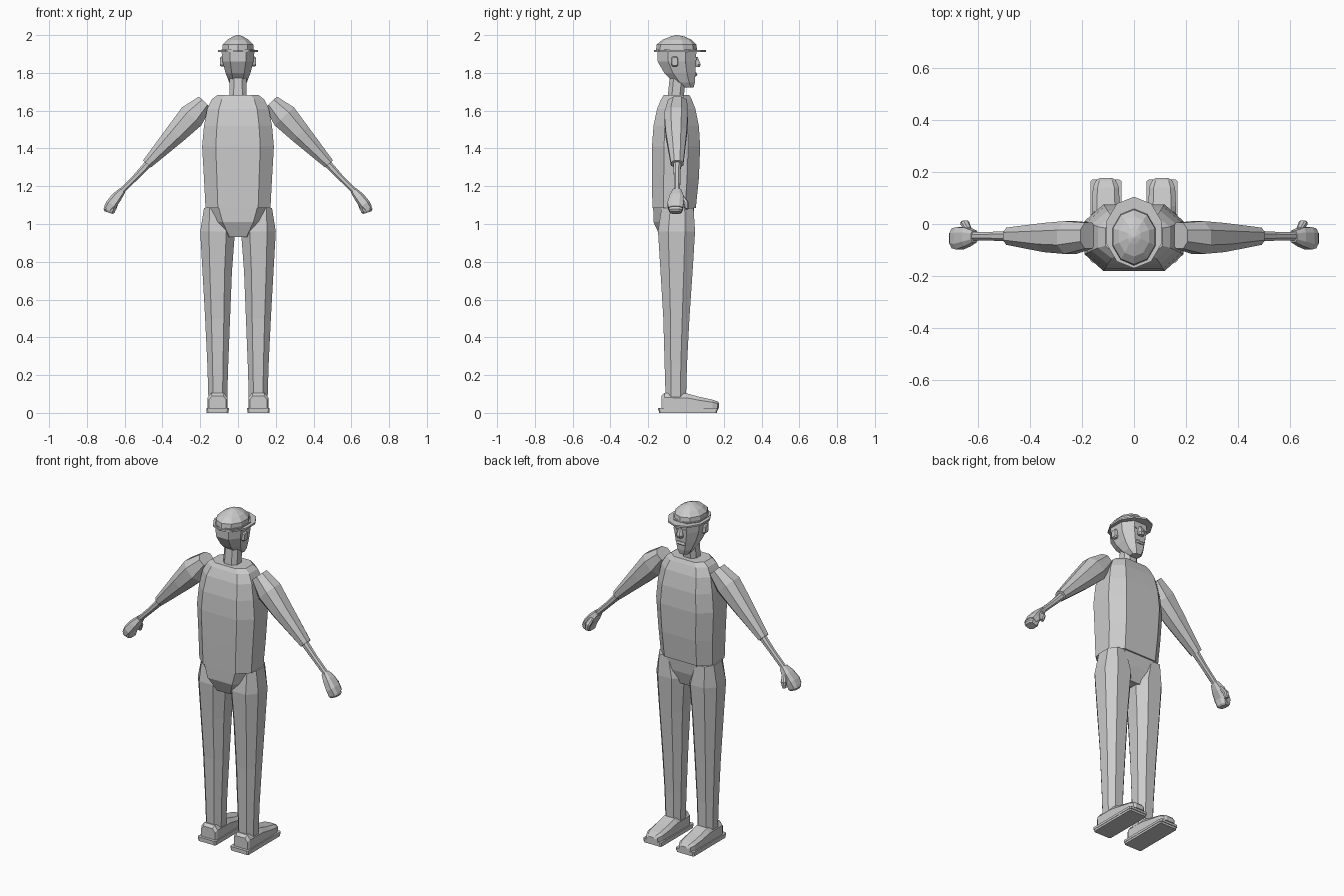
import bpy, bmesh, math
from mathutils import Vector

grey = bpy.data.materials.new("plain_grey")
grey.diffuse_color = (0.6, 0.6, 0.6, 1)


def octagon(a=0.5, b=0.5):
    """Unit octagon: a = half width of front/back flats, b = of side flats."""
    return [(a, -1), (1, -b), (1, b), (a, 1), (-a, 1), (-1, b), (-1, -b), (-a, -1)]


def circle(n, offset=0.0):
    return [(math.sin(2 * math.pi * (i + offset) / n),
             -math.cos(2 * math.pi * (i + offset) / n)) for i in range(n)]


def loft(name, section, rings):
    """Skin a section through rings of (centre, u axis, v axis) with capped ends."""
    bm = bmesh.new()
    loops = [[bm.verts.new(Vector(c) + Vector(u) * p + Vector(v) * q) for p, q in section]
             for c, u, v in rings]
    n = len(section)
    for lo, hi in zip(loops, loops[1:]):
        for i in range(n):
            j = (i + 1) % n
            bm.faces.new((lo[i], lo[j], hi[j], hi[i]))
    bm.faces.new(loops[0][::-1])
    bm.faces.new(loops[-1])
    bmesh.ops.recalc_face_normals(bm, faces=bm.faces)
    mesh = bpy.data.meshes.new(name)
    bm.to_mesh(mesh)
    bm.free()
    mesh.materials.append(grey)
    ob = bpy.data.objects.new(name, mesh)
    bpy.context.collection.objects.link(ob)
    return ob


def stack(name, section, levels, cx=0.0):
    """Upright loft; each level is (z, half width, back y, front y)."""
    return loft(name, section, [((cx, (y0 + y1) / 2, z), (w, 0, 0), (0, (y1 - y0) / 2, 0))
                                for z, w, y0, y1 in levels])


def limb(name, section, s, stations):
    """Arm piece in the xz plane; station = (x, z, y, half width, half depth)."""
    a, b = stations[0], stations[-1]
    d = Vector((b[0] - a[0], 0, b[1] - a[1])).normalized()
    rings = [((s * x, y, z), (-s * d.z * w, 0, d.x * w), (0, h, 0)) for x, z, y, w, h in stations]
    return loft(name, section, rings)


# Torso and pelvis
stack("shirt", octagon(0.62, 0.5), [
    (1.085, 0.172, -0.178, 0.052), (1.24, 0.18, -0.18, 0.068), (1.41, 0.19, -0.18, 0.075),
    (1.52, 0.18, -0.172, 0.068), (1.61, 0.163, -0.153, 0.05), (1.66, 0.138, -0.132, 0.03),
    (1.682, 0.11, -0.118, 0.018)])
stack("pelvis", octagon(0.65, 0.5), [
    (0.93, 0.068, -0.135, 0.01), (1.01, 0.125, -0.172, 0.035), (1.10, 0.163, -0.174, 0.045)])

# Neck and head
stack("neck", octagon(0.5), [(1.64, 0.046, -0.1, -0.015), (1.79, 0.044, -0.085, 0.0)])
stack("head", octagon(0.5, 0.45), [
    (1.722, 0.028, -0.012, 0.04), (1.75, 0.047, -0.065, 0.047), (1.80, 0.066, -0.115, 0.05),
    (1.86, 0.082, -0.15, 0.053), (1.925, 0.088, -0.152, 0.055)])
stack("nose", octagon(0.5), [(1.83, 0.017, 0.03, 0.072), (1.845, 0.02, 0.03, 0.077),
                             (1.885, 0.009, 0.03, 0.062)])
stack("mouth", octagon(0.6), [(1.782, 0.024, 0.03, 0.054), (1.79, 0.03, 0.03, 0.06),
                              (1.802, 0.024, 0.03, 0.056)])

# Domed hat with thin brim
stack("hat_dome", circle(10), [
    (1.912, 0.088, -0.16, 0.06), (1.95, 0.085, -0.155, 0.055), (1.975, 0.06, -0.125, 0.03),
    (1.993, 0.027, -0.08, -0.01), (2.0, 0.005, -0.055, -0.045)])
stack("hat_brim", circle(10), [(1.91, 0.112, -0.17, 0.105), (1.92, 0.112, -0.17, 0.105)])

for s, side in ((-1, "left"), (1, "right")):
    # Ears
    loft(side + "_ear", octagon(0.6, 0.7), [
        ((s * 0.07, -0.06, 1.86), (0, 0.018, 0), (0, 0, 0.026)),
        ((s * 0.088, -0.06, 1.86), (0, 0.018, 0), (0, 0, 0.026)),
        ((s * 0.096, -0.06, 1.86), (0, 0.014, 0), (0, 0, 0.021))])
    # Eyes
    loft(side + "_eye", octagon(0.5), [
        ((s * 0.032, 0.045, 1.875), (0.014, 0, 0), (0, 0, 0.009)),
        ((s * 0.032, 0.058, 1.875), (0.011, 0, 0), (0, 0, 0.007))])

    # Arm: sleeve, forearm, hand, thumb
    limb(side + "_sleeve", octagon(0.45, 0.45), s, [
        (0.175, 1.645, -0.045, 0.043, 0.05), (0.245, 1.57, -0.052, 0.07, 0.063),
        (0.33, 1.478, -0.052, 0.056, 0.056), (0.482, 1.318, -0.047, 0.028, 0.033)])
    limb(side + "_forearm", octagon(0.45, 0.45), s, [
        (0.46, 1.335, -0.047, 0.021, 0.021), (0.54, 1.25, -0.047, 0.016, 0.017),
        (0.625, 1.165, -0.047, 0.015, 0.016)])
    limb(side + "_hand", octagon(0.6, 0.5), s, [
        (0.612, 1.178, -0.048, 0.018, 0.022), (0.64, 1.145, -0.05, 0.027, 0.036),
        (0.67, 1.105, -0.055, 0.03, 0.043), (0.69, 1.08, -0.055, 0.024, 0.038)])
    limb(side + "_fingers", octagon(0.6, 0.5), s, [
        (0.67, 1.105, -0.055, 0.03, 0.04), (0.682, 1.07, -0.055, 0.031, 0.035),
        (0.684, 1.06, -0.055, 0.023, 0.028)])
    limb(side + "_thumb", octagon(0.5), s, [
        (0.635, 1.15, -0.025, 0.012, 0.012), (0.648, 1.115, 0.0, 0.016, 0.014),
        (0.655, 1.08, 0.002, 0.011, 0.01)])

    # Leg
    legs = [(0.08, 0.107, 0.05, -0.108, 0.0), (0.25, 0.107, 0.055, -0.113, 0.005),
            (0.5, 0.108, 0.066, -0.12, 0.018), (0.75, 0.11, 0.078, -0.135, 0.035),
            (0.96, 0.108, 0.092, -0.148, 0.048), (1.085, 0.12, 0.06, -0.13, 0.04)]
    loft(side + "_leg", octagon(0.5, 0.45), [
        ((s * x, (y0 + y1) / 2, z), (w, 0, 0), (0, (y1 - y0) / 2, 0)) for z, x, w, y0, y1 in legs])

    # Shoe: two-layer sole and lofted upper, heel to toe
    cx = s * 0.108
    box = octagon(0.88, 0.96)
    stack(side + "_sole", box, [(0, 0.058, -0.143, 0.165), (0.012, 0.058, -0.143, 0.165)], cx)
    stack(side + "_welt", box, [(0.012, 0.06, -0.147, 0.17), (0.026, 0.06, -0.147, 0.17)], cx)
    shoe = [(-0.13, 0.045, 0.09), (-0.115, 0.053, 0.105), (0.005, 0.053, 0.103),
            (0.07, 0.053, 0.085), (0.14, 0.05, 0.07), (0.168, 0.038, 0.06), (0.176, 0.025, 0.05)]
    loft(side + "_shoe", [(1, -1), (1, 0.4), (0.65, 1), (-0.65, 1), (-1, 0.4), (-1, -1)], [
        ((cx, y, (0.024 + t) / 2), (w, 0, 0), (0, 0, (t - 0.024) / 2)) for y, w, t in shoe])
